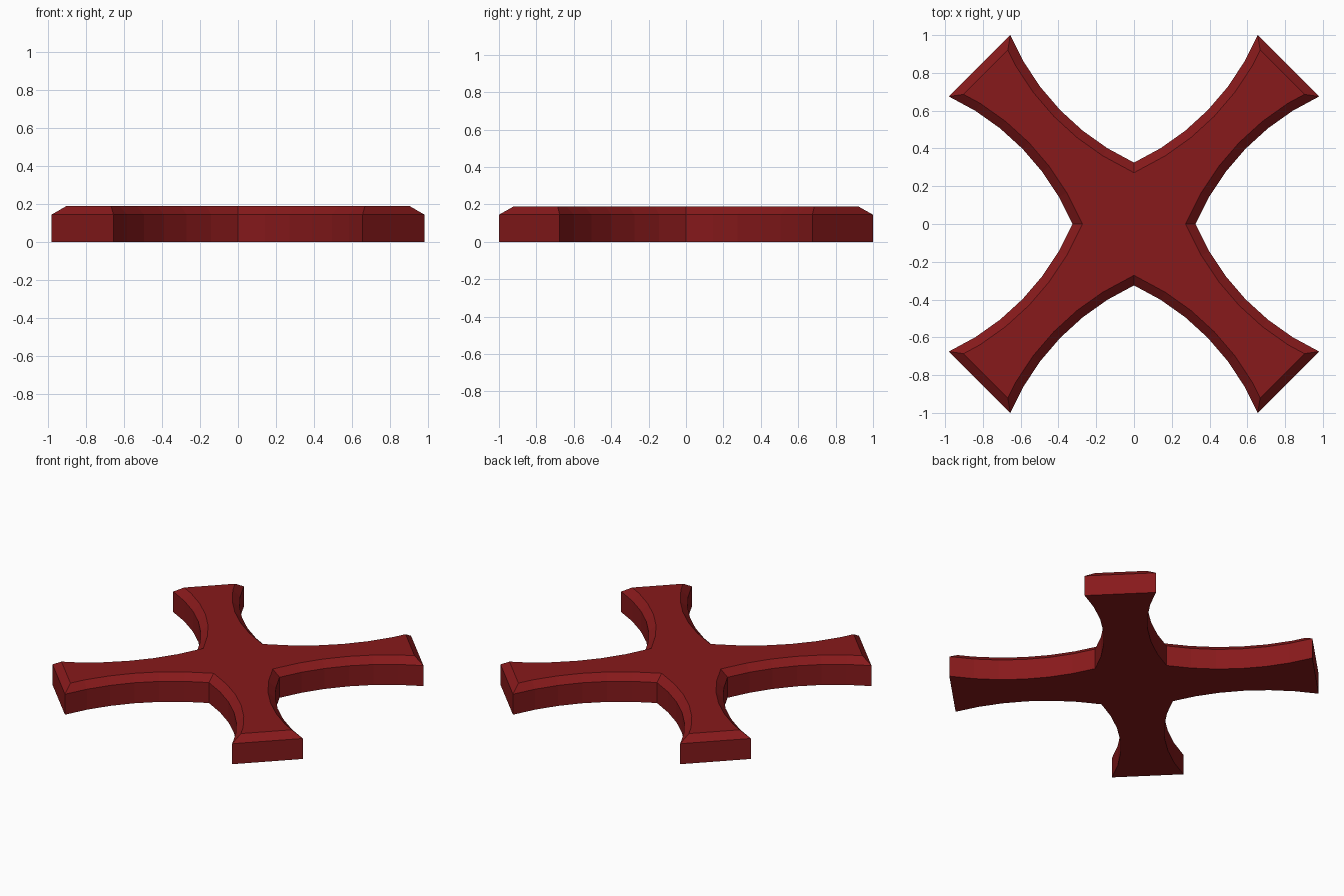
import bpy, bmesh, math
from mathutils import Vector

if "Cube" in bpy.data.objects:
    bpy.data.objects.remove(bpy.data.objects["Cube"])

SEG, SAG, BEVEL = 6, 0.087, 0.047
Z_EDGE, Z_TOP = 0.145, 0.19


def arc(a, b, toward):
    """Points from a to b on a circular arc bulging towards a given point."""
    a, b, toward = Vector(a), Vector(b), Vector(toward)
    chord = b - a
    n = Vector((-chord.y, chord.x)).normalized()
    mid = (a + b) / 2
    if n.dot(toward - mid) < 0:
        n = -n
    half = chord.length / 2
    r = (half * half + SAG * SAG) / (2 * SAG)
    c = mid - n * (r - SAG)
    ang = math.asin(half / r)
    u = chord.normalized()
    return [c + r * (n * math.cos(t) + u * math.sin(t))
            for t in (ang * (2 * i / SEG - 1) for i in range(SEG + 1))]


# One quadrant, counter-clockwise: side notch -> arm end -> top notch
right_arc = arc((0.325, 0), (0.98, 0.675), (0.0, 1.0))
top_arc = arc((0.655, 1.0), (0, 0.325), (1.0, 0.0))
quad = right_arc + top_arc
mirror_x = [Vector((-p.x, p.y)) for p in reversed(quad)]
upper = quad[:-1] + mirror_x[:-1]
outline = upper + [Vector((-p.x, -p.y)) for p in upper]


def inset(pts, d):
    """Mitred inset of a counter-clockwise outline."""
    out = []
    for i, p in enumerate(pts):
        e1 = (p - pts[i - 1]).normalized()
        e2 = (pts[(i + 1) % len(pts)] - p).normalized()
        n1, n2 = Vector((-e1.y, e1.x)), Vector((-e2.y, e2.x))
        out.append(p + (n1 + n2) * d / (1 + n1.dot(n2)))
    return out


# Cross plate: straight walls with a chamfered top edge
bm = bmesh.new()
rings = [[bm.verts.new((p.x, p.y, z)) for p in pts] for pts, z in
         ((outline, 0), (outline, Z_EDGE), (inset(outline, BEVEL), Z_TOP))]
n = len(outline)
for lo, hi in zip(rings, rings[1:]):
    for i in range(n):
        j = (i + 1) % n
        bm.faces.new((lo[i], lo[j], hi[j], hi[i]))
caps = [bm.faces.new(rings[-1]), bm.faces.new(rings[0][::-1])]
bm.normal_update()
bmesh.ops.triangulate(bm, faces=caps)
bm.normal_update()
mesh = bpy.data.meshes.new("cross_plate")
bm.to_mesh(mesh)
bm.free()

mat = bpy.data.materials.new("dark red")
mat.diffuse_color = (0.245, 0.010, 0.011, 1)
mat.use_nodes = True
mat.node_tree.nodes["Principled BSDF"].inputs["Base Color"].default_value = mat.diffuse_color
mesh.materials.append(mat)
plate = bpy.data.objects.new("cross_plate", mesh)
bpy.context.collection.objects.link(plate)
